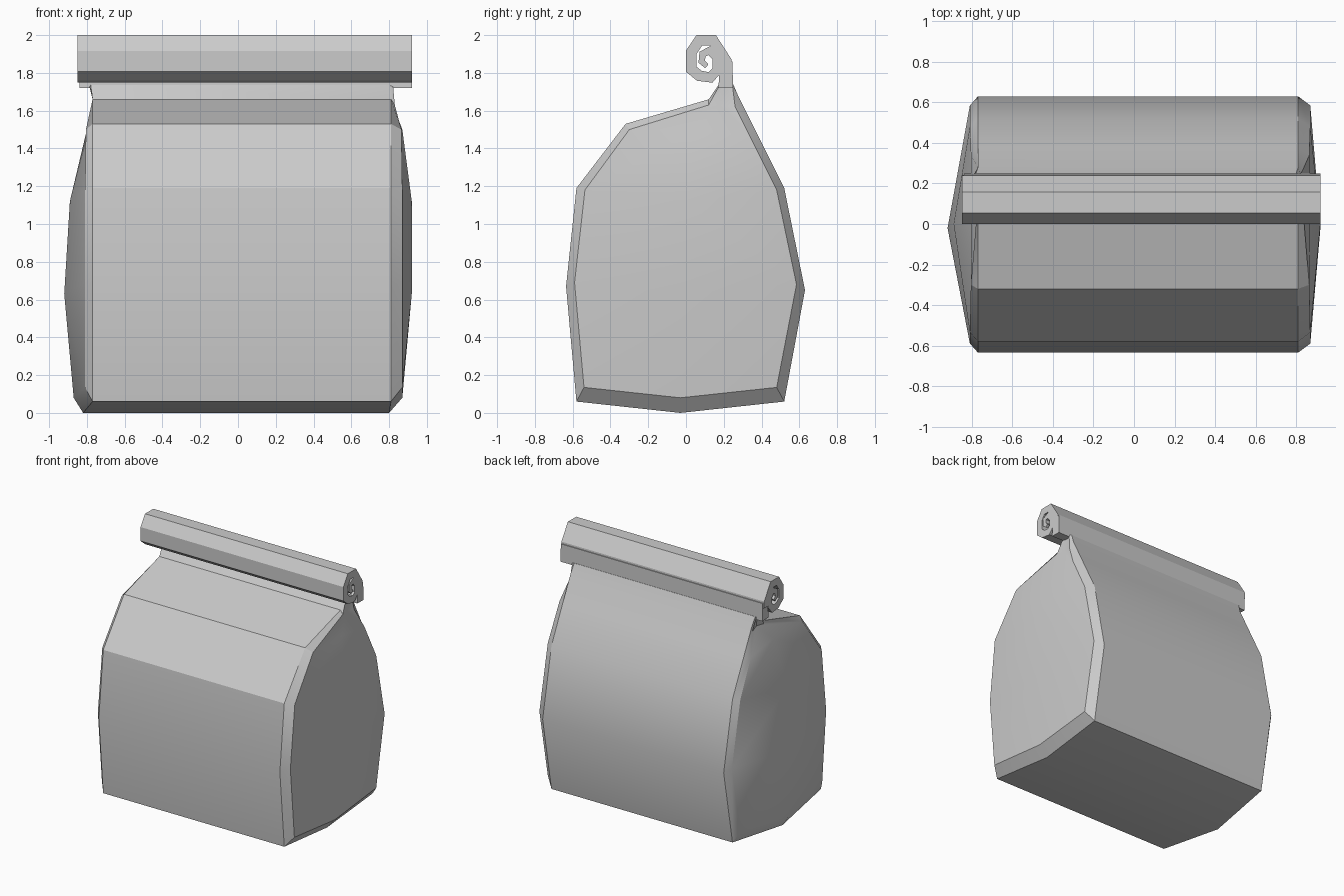
import bpy, bmesh
from mathutils import Vector

if "Cube" in bpy.data.objects:
    bpy.data.objects.remove(bpy.data.objects["Cube"])


def make_object(name, bm, angle):
    bmesh.ops.recalc_face_normals(bm, faces=bm.faces)
    mesh = bpy.data.meshes.new(name)
    bm.to_mesh(mesh)
    bm.free()
    ob = bpy.data.objects.new(name, mesh)
    bpy.context.collection.objects.link(ob)
    if angle:
        bpy.ops.object.select_all(action='DESELECT')
        ob.select_set(True)
        bpy.context.view_layer.objects.active = ob
        bpy.ops.object.shade_smooth_by_angle(angle=angle)
    return ob


# Bag body: (y, z) profile of the front/back walls and of the end panel borders
front = [(-.58, .06), (-.635, .67), (-.58, 1.19), (-.32, 1.53), (.12, 1.66), (.175, 1.74)]
back = [(.52, .06), (.63, .65), (.52, 1.19), (.38, 1.47), (.28, 1.67), (.25, 1.74)]
front_in = [(-.54, .135), (-.59, .69), (-.535, 1.18), (-.30, 1.50), (.12, 1.63), (.18, 1.74)]
back_in = [(.48, .135), (.585, .68), (.48, 1.18), (.34, 1.46), (.26, 1.62), (.245, 1.74)]
centre = [(-.03, .08), (-.02, .63), (0, 1.12), (.05, 1.50), (.18, 1.63), (.21, 1.74)]
# x of wall edge, panel border and bulging panel centre, level by level
ends = [
    ([-.77] * 5 + [-.78], [-.81, -.81, -.81, -.805, -.76, -.79],
     [-.87, -.92, -.89, -.80, -.74, -.77]),
    ([.81] * 5 + [.80], [.87, .87, .87, .865, .83, .82],
     [.87, .92, .92, .87, .82, .81]),
]

bm = bmesh.new()


def column(points, xs):
    return [bm.verts.new((x, y, z)) for x, (y, z) in zip(xs, points)]


def bridge(a, b):
    n = len(a)
    for i in range(n):
        j = (i + 1) % n
        bm.faces.new((a[i], a[j], b[j], b[i]))


outer_rings = []
for outer_x, inner_x, centre_x in ends:
    bottom_x = -.82 if outer_x[0] < 0 else .80
    outer = ([bm.verts.new((bottom_x, -.03, 0))] + column(back, outer_x)
             + column(front, outer_x)[::-1])
    mid = column(centre, centre_x)
    b, f = column(back_in, inner_x), column(front_in, inner_x)
    bridge(outer, [mid[0]] + b + f[::-1])
    for i in range(5):
        bm.faces.new((b[i], b[i + 1], mid[i + 1], mid[i]))
        bm.faces.new((f[i], mid[i], mid[i + 1], f[i + 1]))
    bm.faces.new((b[5], f[5], mid[5]))
    outer_rings.append(outer)
bridge(*outer_rings)
make_object("bag_body", bm, 0.52)


# Extrude a centreline of (y, z, half thickness) into a thick strip along x
def strip(name, path, x0, x1):
    pts = [Vector(p[:2]) for p in path]
    sides = [[], []]
    for i, p in enumerate(pts):
        d0 = (p - pts[i - 1]).normalized() if i else None
        d1 = (pts[i + 1] - p).normalized() if i < len(pts) - 1 else None
        d0, d1 = d0 or d1, d1 or d0
        n0, n1 = Vector((-d0.y, d0.x)), Vector((-d1.y, d1.x))
        n = (n0 + n1).normalized()
        n *= path[i][2] / max(n.dot(n0), .5)
        sides[0].append(p + n)
        sides[1].append(p - n)
    bm = bmesh.new()
    rows = []
    for x in (x0, x1):
        rows.append([[bm.verts.new((x, q.x, q.y)) for q in s] for s in sides])
    for a, b in rows:
        for i in range(len(a) - 1):
            bm.faces.new((a[i], a[i + 1], b[i + 1], b[i]))
    loops = [a + b[::-1] for a, b in rows]
    bridge_faces = len(loops[0])
    for i in range(bridge_faces):
        j = (i + 1) % bridge_faces
        bm.faces.new((loops[0][i], loops[0][j], loops[1][j], loops[1][i]))
    return make_object(name, bm, 0)


# Flat neck of the bag and its rolled-down top
strip("neck_fold", [(.21, 1.72, .038), (.213, 1.86, .034)], -.84, .92)
strip("rolled_top", [
    (.215, 1.82, .028), (.212, 1.865, .028), (.143, 1.972, .028), (.07, 1.972, .028),
    (.027, 1.908, .028), (.027, 1.82, .028), (.07, 1.785, .028), (.13, 1.776, .026),
    (.165, 1.815, .024), (.162, 1.88, .022), (.125, 1.918, .020),
    (.088, 1.90, .018), (.083, 1.86, .016), (.11, 1.835, .013)], -.85, .92)
